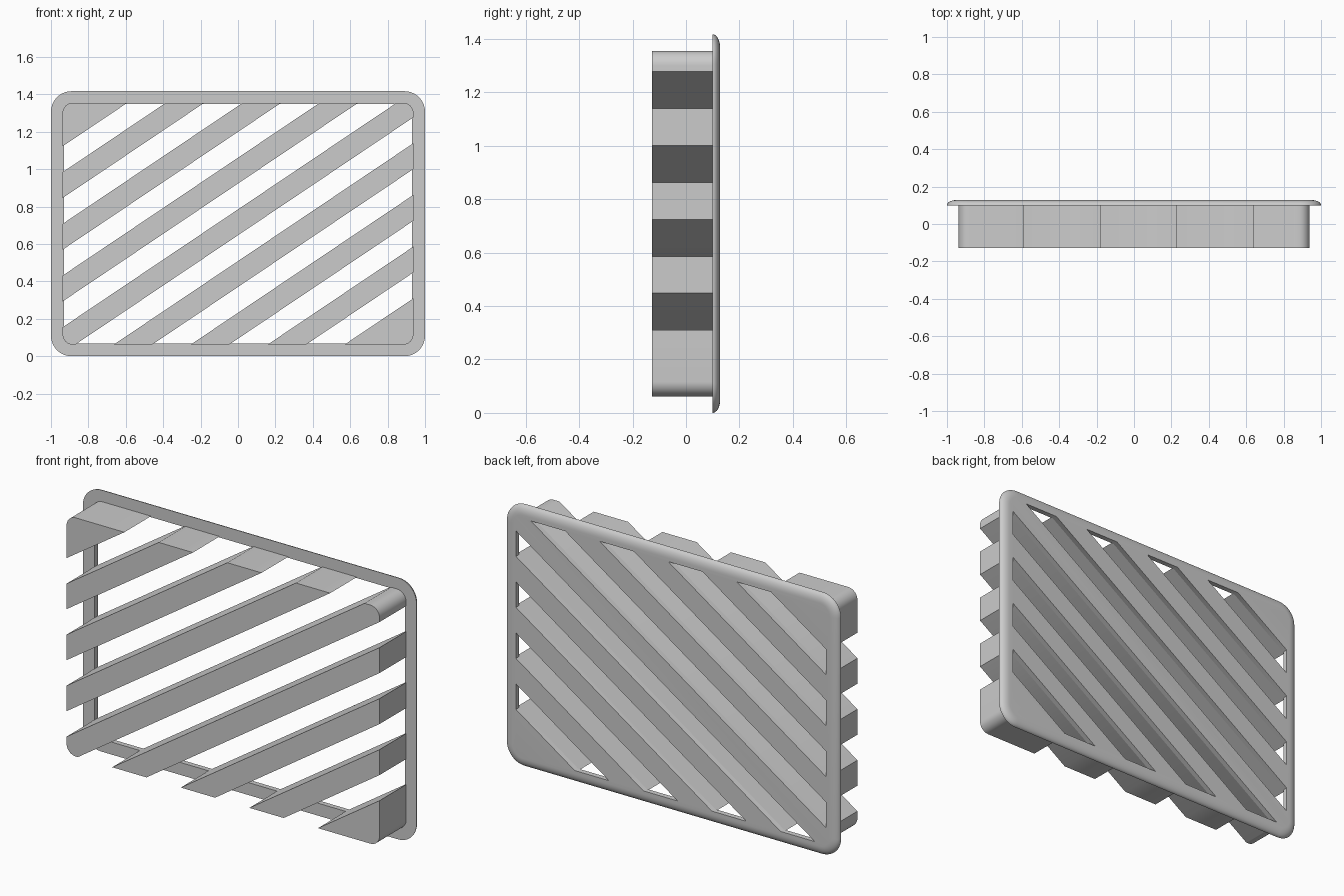
import bpy, bmesh, math
from mathutils import Vector

cube = bpy.data.objects.get("Cube")
if cube:
    bpy.data.objects.remove(cube, do_unlink=True)

W, H = 1.0, 0.7085              # half width and half height of the flange
FRONT, SEAT, BACK = -0.128, 0.1, 0.128
SLOPE, MID, BAND = 0.672, 0.716, 0.1382   # slat slope, centre height, slat height
MARGIN = 0.062

grey = bpy.data.materials.new("light grey")
grey.use_nodes = True
colour = (0.6, 0.6, 0.6, 1)
grey.diffuse_color = colour
grey.node_tree.nodes["Principled BSDF"].inputs["Base Color"].default_value = colour


def outline(w, h, r, y, steps=10):
    """Rounded rectangle in the xz plane."""
    pts = []
    for k, (sx, sz) in enumerate([(1, 1), (-1, 1), (-1, -1), (1, -1)]):
        for i in range(steps + 1):
            a = math.pi / 2 * (k + i / steps)
            pts.append((sx * (w - r) + r * math.cos(a), y,
                        H + sz * (h - r) + r * math.sin(a)))
    return pts


def loft(loops):
    """Closed solid through a list of matching loops."""
    bm = bmesh.new()
    rings = [[bm.verts.new(p) for p in loop] for loop in loops]
    for a, b in zip(rings, rings[1:]):
        for i in range(len(a)):
            j = (i + 1) % len(a)
            bm.faces.new((a[i], a[j], b[j], b[i]))
    bm.faces.new(rings[0])
    bm.faces.new(rings[-1])
    bmesh.ops.recalc_face_normals(bm, faces=bm.faces)
    return bm


def clip(bm, offset, side):
    """Keep what lies on one side of the sloping plane and cap the cut."""
    n = Vector((-SLOPE, 0, 1)) * side
    bmesh.ops.bisect_plane(bm, geom=bm.verts[:] + bm.edges[:] + bm.faces[:],
                           plane_co=(0, 0, MID + offset), plane_no=n, clear_outer=True)
    bmesh.ops.holes_fill(bm, edges=[e for e in bm.edges if e.is_boundary])
    bmesh.ops.recalc_face_normals(bm, faces=bm.faces)


def add(name, bm):
    mesh = bpy.data.meshes.new(name)
    bm.to_mesh(mesh)
    bm.free()
    mesh.materials.append(grey)
    obj = bpy.data.objects.new(name, mesh)
    bpy.context.collection.objects.link(obj)
    return obj


def smooth(obj):
    bpy.ops.object.select_all(action='DESELECT')
    obj.select_set(True)
    bpy.context.view_layer.objects.active = obj
    bpy.ops.object.shade_smooth_by_angle(angle=math.radians(35))


# Flange with a rounded back edge
loops = []
for i in range(9):
    a = math.pi / 2 * i / 8
    inset = 0.05 * (1 - math.cos(a))
    loops.append(outline(W - inset, H - inset, 0.11 - inset,
                         SEAT + (BACK - SEAT) * math.sin(a)))
flange = add("flange", loft(loops))

# Slots through the flange, four each side of the middle slat
cutters = []
for k in (-4, -3, -2, -1, 1, 2, 3, 4):
    centre = (2 * k - math.copysign(1, k)) * BAND
    rect = [(x, z) for x, z in ((-1, -1), (1, -1), (1, 1), (-1, 1))]
    bm = loft([[(x * 0.93, y, H + z * 0.641) for x, z in rect] for y in (0, 0.3)])
    clip(bm, centre + BAND / 2, 1)
    clip(bm, centre - BAND / 2, -1)
    cutter = add("slot_cutter", bm)
    cutter.hide_render = True
    cutters.append(cutter)
    cut = flange.modifiers.new("slot", 'BOOLEAN')
    cut.object, cut.solver = cutter, 'EXACT'

graph = bpy.context.evaluated_depsgraph_get()
flange_mesh = bpy.data.meshes.new_from_object(flange.evaluated_get(graph))
flange.modifiers.clear()
flange.data = flange_mesh
for cutter in cutters:
    bpy.data.objects.remove(cutter, do_unlink=True)
smooth(flange)

# Deep diagonal slats; the outermost two fill their corners
for k in range(-4, 5):
    bm = loft([outline(W - MARGIN, H - MARGIN, 0.055, y) for y in (FRONT, SEAT)])
    if k < 4:
        clip(bm, (2 * k + 0.5) * BAND, 1)
    if k > -4:
        clip(bm, (2 * k - 0.5) * BAND, -1)
    smooth(add("slat_%d" % (k + 5), bm))
